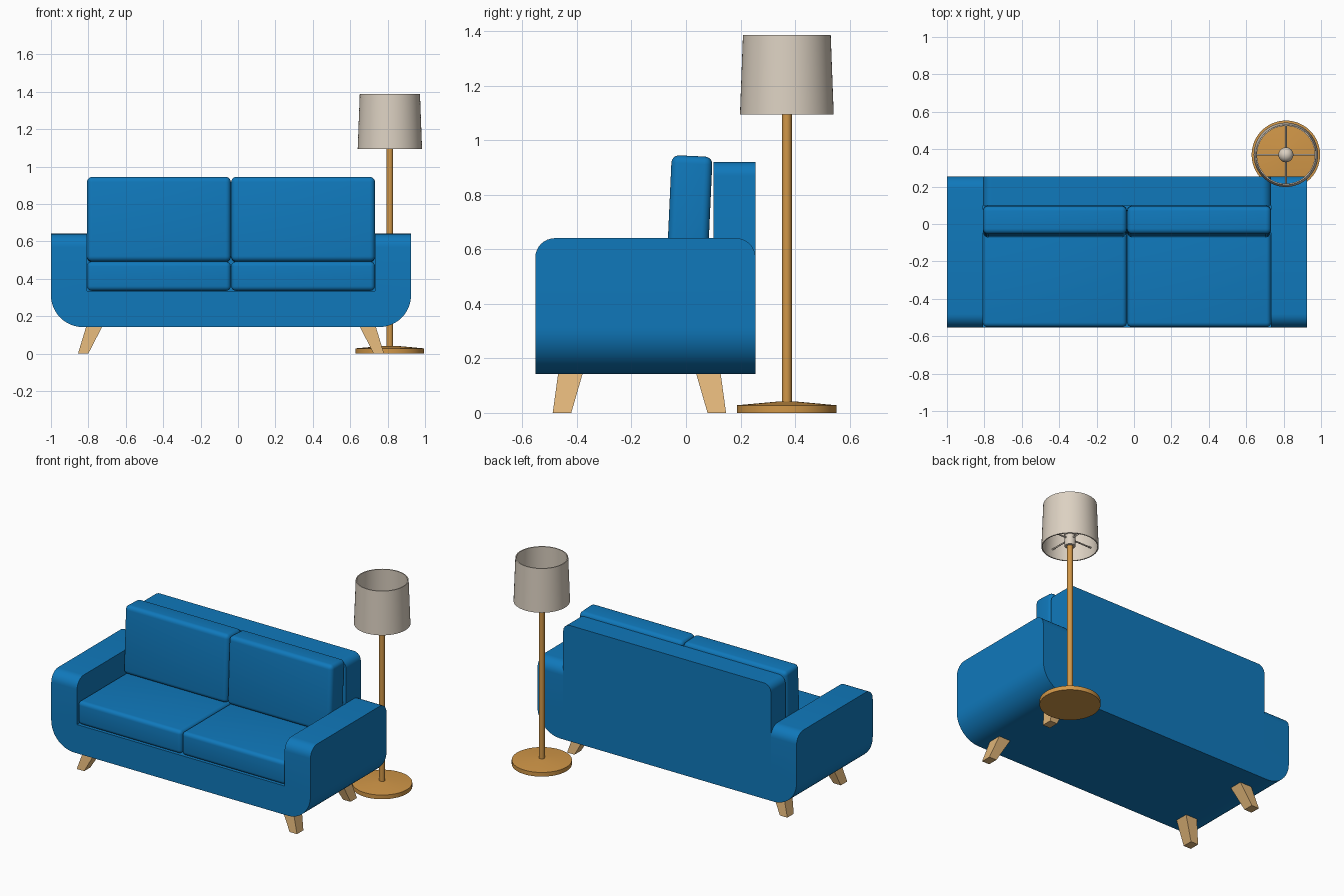
import bpy, bmesh, math
from mathutils import Matrix, Vector

if "Cube" in bpy.data.objects:
    bpy.data.objects.remove(bpy.data.objects["Cube"])


def material(name, rgb):
    m = bpy.data.materials.new(name)
    m.diffuse_color = (*rgb, 1)
    m.use_nodes = True
    m.node_tree.nodes["Principled BSDF"].inputs["Base Color"].default_value = m.diffuse_color
    return m


BLUE = material("blue fabric", (0.005, 0.19, 0.50))
OAK = material("pale oak", (0.74, 0.46, 0.19))
WOOD = material("golden wood", (0.64, 0.31, 0.065))
LINEN = material("beige linen", (0.72, 0.64, 0.54))

CX = -0.0375                  # sofa centre line
HALF = 0.9625                 # half sofa width
INNER = 0.771                 # half width between arms
Y0, Y1 = -0.553, 0.255        # sofa front and back


def finish(name, bm, mat, angle=35):
    bmesh.ops.recalc_face_normals(bm, faces=bm.faces)
    me = bpy.data.meshes.new(name)
    bm.to_mesh(me)
    bm.free()
    me.materials.append(mat)
    ob = bpy.data.objects.new(name, me)
    bpy.context.collection.objects.link(ob)
    bpy.ops.object.select_all(action='DESELECT')
    ob.select_set(True)
    bpy.context.view_layer.objects.active = ob
    bpy.ops.object.shade_smooth_by_angle(angle=math.radians(angle))
    return ob


def box_bm(x0, x1, y0, y1, z0, z1):
    bm = bmesh.new()
    bmesh.ops.create_cube(bm, size=1)
    for v in bm.verts:
        v.co = Vector((x0 if v.co.x < 0 else x1,
                       y0 if v.co.y < 0 else y1,
                       z0 if v.co.z < 0 else z1))
    return bm


def bevel(bm, edges, r, seg):
    bmesh.ops.bevel(bm, geom=edges, offset=r, segments=seg, profile=0.5,
                    affect='EDGES', clamp_overlap=True)


def lathe(name, profile, mat, at, n=64, closed=False):
    bm = bmesh.new()
    rings = []
    for r, z in profile:
        if r == 0:
            rings.append([bm.verts.new((at[0], at[1], z))] * n)
        else:
            rings.append([bm.verts.new((at[0] + r * math.cos(2 * math.pi * i / n),
                                        at[1] + r * math.sin(2 * math.pi * i / n), z))
                          for i in range(n)])
    pairs = list(zip(rings, rings[1:]))
    if closed:
        pairs.append((rings[-1], rings[0]))
    for a, b in pairs:
        for i in range(n):
            j = (i + 1) % n
            bm.faces.new(list(dict.fromkeys((a[i], a[j], b[j], b[i]))))
    return finish(name, bm, mat)


# Sofa body: U-shaped front profile with rounded underside, pushed back
R, BOT, ARM, SEAT = 0.17, 0.142, 0.641, 0.335
prof = [(HALF, ARM), (INNER, ARM), (INNER, SEAT), (-INNER, SEAT), (-INNER, ARM), (-HALF, ARM)]
for k, (cx, a0) in enumerate([(-HALF + R, 180), (HALF - R, 270)]):
    for i in range(13):
        a = math.radians(a0 + 90 * i / 12)
        prof.append((cx + R * math.cos(a), BOT + R + R * math.sin(a)))
bm = bmesh.new()
face = bm.faces.new([bm.verts.new((CX + x, Y0, z)) for x, z in prof])
new = bmesh.ops.extrude_face_region(bm, geom=[face])
bmesh.ops.translate(bm, vec=(0, Y1 - Y0, 0),
                    verts=[g for g in new['geom'] if isinstance(g, bmesh.types.BMVert)])
bevel(bm, [e for e in bm.edges
           if all(abs(v.co.z - ARM) < 1e-4 for v in e.verts)
           and abs(e.verts[0].co.y - e.verts[1].co.y) < 1e-4], 0.072, 8)
finish("sofa_body", bm, BLUE)

# Backrest panel with rounded upper corners
bm = box_bm(CX - INNER, CX + INNER, 0.1, Y1, SEAT, 0.92)
bevel(bm, [e for e in bm.edges
           if all(v.co.z > 0.9 for v in e.verts)
           and abs(e.verts[0].co.x - e.verts[1].co.x) < 1e-4], 0.05, 8)
finish("backrest", bm, BLUE)

# Seat and back cushions
for side, x0, x1 in (("left", CX - INNER + 0.001, CX - 0.001),
                     ("right", CX + 0.001, CX + INNER - 0.001)):
    bm = box_bm(x0, x1, Y0 + 0.002, 0.098, SEAT + 0.001, 0.492)
    bevel(bm, bm.edges[:], 0.025, 5)
    finish(side + "_seat_cushion", bm, BLUE)

    bm = box_bm(x0, x1, -0.075, 0.075, 0, 0.453)
    bevel(bm, bm.edges[:], 0.028, 5)
    bm.transform(Matrix.Translation((0, 0.002, 0.49)) @ Matrix.Rotation(math.radians(-2.6), 4, 'X'))
    finish(side + "_back_cushion", bm, BLUE)

# Splayed tapered legs
CY = (Y0 + Y1) / 2 - 0.022
for sx, xn in ((-1, "left"), (1, "right")):
    for sy, yn in ((-1, "front"), (1, "back")):
        bm = bmesh.new()
        bmesh.ops.create_cube(bm, size=1)
        for v in bm.verts:
            top = v.co.z > 0
            xs = (0.688, 0.774) if top else (0.763, 0.818)
            ys = (0.208, 0.298) if top else (0.250, 0.318)
            v.co = (CX + sx * xs[v.co.x > 0], CY + sy * ys[v.co.y > 0], 0.145 if top else 0)
        finish(f"{yn}_{xn}_leg", bm, OAK)

# Floor lamp: base, pole, socket, bulb, shade and its spokes
L = (0.812, 0.37)
lathe("lamp_base", [(0, 0), (0.183, 0), (0.183, 0.028), (0.03, 0.042), (0, 0.042)], WOOD, L)
lathe("lamp_pole", [(0, 0.03), (0.018, 0.03), (0.018, 1.13), (0, 1.13)], WOOD, L, 32)
lathe("lamp_socket", [(0, 1.1), (0.033, 1.1), (0.033, 1.17), (0, 1.17)], LINEN, L, 32)
lathe("lamp_bulb", [(0 if i in (0, 12) else 0.04 * math.sin(math.pi * i / 12),
                     1.2 - 0.04 * math.cos(math.pi * i / 12)) for i in range(13)], LINEN, L, 32)
lathe("lamp_shade", [(0.172, 1.095), (0.161, 1.387), (0.154, 1.387), (0.165, 1.095)],
      LINEN, L, closed=True)
for name, axis in (("shade_spoke_across", 'Y'), ("shade_spoke_along", 'X')):
    bm = bmesh.new()
    bmesh.ops.create_cone(bm, cap_ends=True, segments=12, radius1=0.005, radius2=0.005, depth=0.33)
    bm.transform(Matrix.Translation((*L, 1.15)) @ Matrix.Rotation(math.pi / 2, 4, axis))
    finish(name, bm, LINEN)
